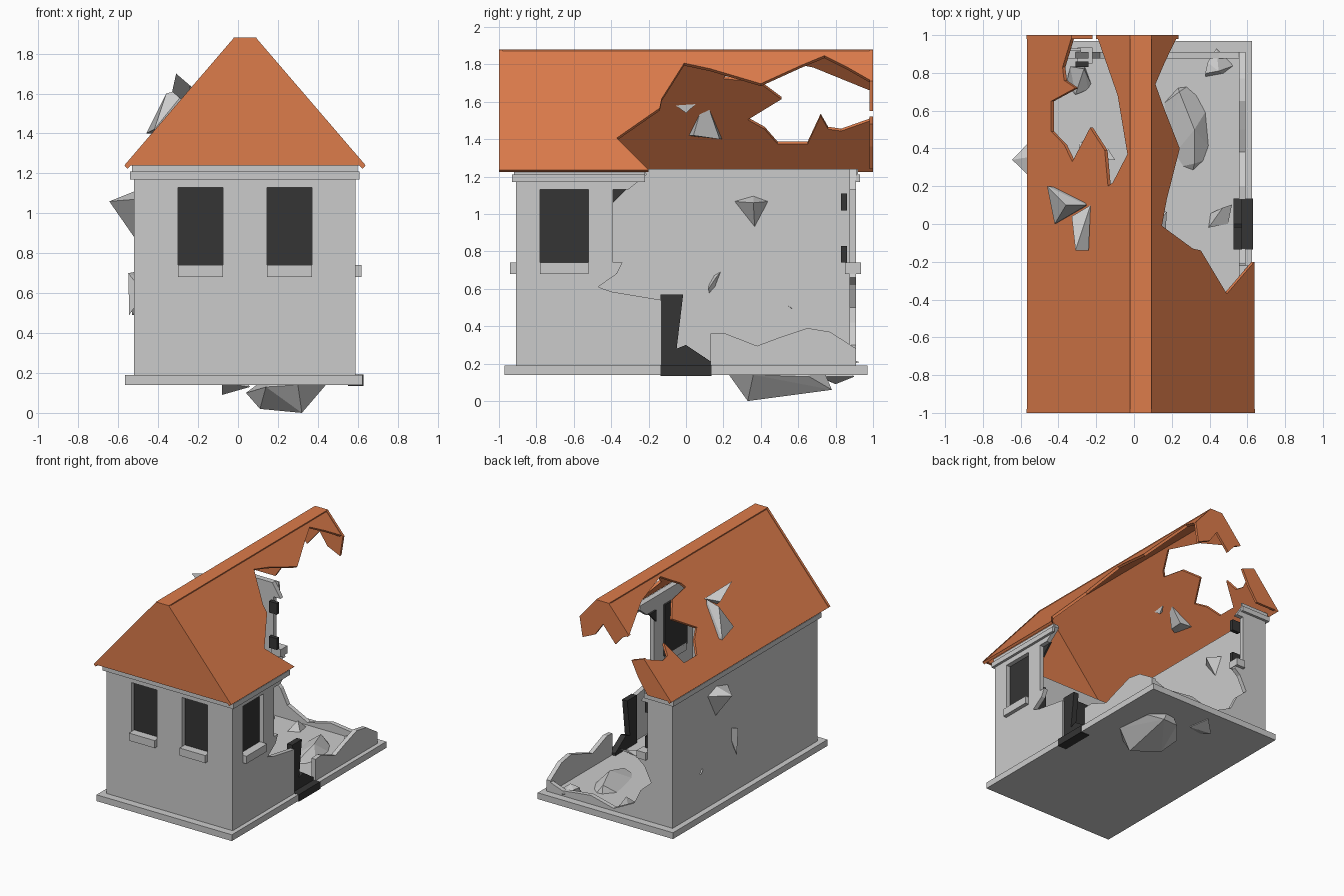
import bpy, bmesh, random
from mathutils import Matrix, Vector

random.seed(4)
T = 0.035            # wall thickness
RT = 0.02            # roof thickness
K = 0.55 / 0.64      # roof run per unit of rise


def material(name, color):
    m = bpy.data.materials.new(name)
    m.diffuse_color = color
    return m


TILE = material("roof_orange", (0.72, 0.20, 0.07, 1))
DARK = material("dark_opening", (0.035, 0.035, 0.035, 1))


def finish(name, me_bm, mat=None):
    bmesh.ops.remove_doubles(me_bm, verts=me_bm.verts, dist=0.0004)
    bmesh.ops.recalc_face_normals(me_bm, faces=me_bm.faces)
    for f in me_bm.faces:
        f.smooth = False
    me = bpy.data.meshes.new(name)
    me_bm.to_mesh(me)
    me_bm.free()
    if mat:
        me.materials.clear()
        me.materials.append(mat)
    ob = bpy.data.objects.new(name, me)
    bpy.context.collection.objects.link(ob)
    return ob


def box(name, x0, x1, y0, y1, z0, z1, mat=None):
    bm = bmesh.new()
    bmesh.ops.create_cube(bm, size=1)
    for v in bm.verts:
        v.co = ((x0 + x1) / 2 + v.co.x * (x1 - x0),
                (y0 + y1) / 2 + v.co.y * (y1 - y0),
                (z0 + z1) / 2 + v.co.z * (z1 - z0))
    return finish(name, bm, mat)


def panel(name, loops, origin, u, v, thick, mat=None):
    """Flat outline (first loop) with holes (other loops), placed on axes u, v."""
    cu = bpy.data.curves.new(name, 'CURVE')
    cu.dimensions = '2D'
    cu.fill_mode = 'BOTH'
    cu.extrude = thick / 2
    for pts in loops:
        s = cu.splines.new('POLY')
        s.points.add(len(pts) - 1)
        for p, (a, b) in zip(s.points, pts):
            p.co = (a, b, 0, 1)
        s.use_cyclic_u = True
    tmp = bpy.data.objects.new(name + "_outline", cu)
    bpy.context.collection.objects.link(tmp)
    dg = bpy.context.evaluated_depsgraph_get()
    me = bpy.data.meshes.new_from_object(tmp.evaluated_get(dg))
    bpy.data.objects.remove(tmp)
    u, v = Vector(u), Vector(v)
    m = Matrix((u, v, u.cross(v).normalized())).transposed().to_4x4()
    m.translation = Vector(origin)
    me.transform(m)
    bm = bmesh.new()
    bm.from_mesh(me)
    bpy.data.meshes.remove(me)
    return finish(name, bm, mat)


def rock(name, pts):
    bm = bmesh.new()
    for p in pts:
        bm.verts.new(p)
    r = bmesh.ops.convex_hull(bm, input=bm.verts)
    loose = {g for g in r["geom_interior"] + r["geom_unused"]
             if isinstance(g, bmesh.types.BMVert)}
    bmesh.ops.delete(bm, geom=list(loose), context='VERTS')
    return finish(name, bm)


def rect(a0, a1, b0, b1):
    return [(a0, b0), (a1, b0), (a1, b1), (a0, b1)]


X, Y, Z = (1, 0, 0), (0, 1, 0), (0, 0, 1)

# base slab
box("base_slab", -0.565, 0.625, -0.97, 0.97, 0.14, 0.19)

# walls: front and left whole, right and back broken away
wins = [(-0.30, -0.075), (0.145, 0.37)]
panel("front_wall", [rect(-0.52, 0.59, 0.19, 1.24)] + [rect(a, b, 0.74, 1.13) for a, b in wins],
      (0, -0.91 + T / 2, 0), X, Z, T)
panel("left_wall", [rect(-0.91, 0.91, 0.19, 1.24)], (-0.52 + T / 2, 0, 0), Y, Z, T)
right = (0.59 - T / 2, 0, 0)
panel("right_wall", [[(-0.91, 0.19), (-0.13, 0.19), (-0.13, 0.54), (-0.40, 0.585), (-0.47, 0.61),
                      (-0.37, 0.68), (-0.34, 0.74), (-0.39, 0.74), (-0.39, 1.13), (-0.31, 1.13),
                      (-0.21, 1.21), (-0.22, 1.24), (-0.91, 1.24)],
                     rect(-0.78, -0.52, 0.74, 1.13)], right, Y, Z, T)
panel("right_low_wall", [[(0.13, 0.19), (0.91, 0.19), (0.91, 0.28), (0.77, 0.37), (0.65, 0.39),
                          (0.50, 0.34), (0.38, 0.295), (0.20, 0.365), (0.13, 0.36)]], right, Y, Z, T)
panel("back_wall", [[(-0.52, 0.19), (0.59, 0.19), (0.59, 0.28), (0.45, 0.23), (0.2, 0.26), (0, 0.21),
                     (-0.18, 0.30), (-0.24, 0.42), (-0.33, 0.50), (-0.27, 0.62), (-0.22, 0.66),
                     (-0.24, 0.74), (-0.30, 0.74), (-0.30, 1.13), (-0.24, 1.13), (-0.31, 1.24),
                     (-0.52, 1.24)]], (0, 0.91 - T / 2, 0), X, Z, T)

# cornice: two stepped bands, stopping where the walls are broken
for n, z0, z1, o in [("lower", 1.17, 1.21, 0.02), ("upper", 1.21, 1.24, 0.01)]:
    box(n + "_cornice_front", -0.52 - o, 0.59 + o, -0.91 - o, -0.91, z0, z1)
    box(n + "_cornice_left", -0.52 - o, -0.52, -0.91, 0.91, z0, z1)
    box(n + "_cornice_right", 0.59, 0.59 + o, -0.91, -0.22, z0, z1)
    box(n + "_cornice_back", -0.52 - o, -0.28, 0.91, 0.91 + o, z0, z1)

# windows: dark panes and sills
for i, (a, b) in enumerate(wins):
    box(f"front_pane_{i}", a - 0.01, b + 0.01, -0.875, -0.86, 0.73, 1.14, DARK)
    box(f"front_sill_{i}", a, b, -0.94, -0.86, 0.68, 0.74)
box("right_pane", 0.54, 0.555, -0.79, -0.51, 0.73, 1.14, DARK)
box("right_sill", 0.54, 0.62, -0.78, -0.52, 0.68, 0.74)
panel("right_pane_fragment", [[(-0.4, 1.05), (-0.31, 1.14), (-0.4, 1.14)]], (0.547, 0, 0), Y, Z, 0.015, DARK)
box("back_sill_fragment", -0.30, -0.22, 0.85, 0.935, 0.68, 0.74)
for i, z in enumerate((0.74, 1.02)):
    box(f"back_pane_fragment_{i}", -0.31, -0.24, 0.83, 0.86, z, z + 0.09, DARK)

# broken door
panel("door", [[(-0.135, 0.14), (0.135, 0.14), (0.135, 0.21), (0, 0.30), (-0.05, 0.28),
                (-0.015, 0.57), (-0.135, 0.57)]], (0.55, 0, 0), Y, Z, 0.045, DARK)
box("door_step", 0.55, 0.63, -0.135, 0.135, 0.135, 0.192, DARK)

# roof: two broken slopes drawn in (y, z) and tilted, ridge strip and gables
h = RT / 2
panel("roof_right", [[(-1, 1.24), (-0.20, 1.24), (-0.29, 1.33), (-0.37, 1.41), (-0.14, 1.57),
                      (-0.13, 1.62), (-0.01, 1.81), (0.13, 1.78), (0.40, 1.70), (0.62, 1.80),
                      (0.74, 1.85), (0.86, 1.79), (1, 1.71), (1, 1.88), (-1, 1.88)]],
      (0.64 + K * 1.24 - h, 0, -h), Y, (-K, 0, 1), RT, TILE)
panel("roof_left", [[(-1, 1.24), (1, 1.24), (1, 1.52), (0.83, 1.46), (0.76, 1.47), (0.72, 1.54),
                     (0.65, 1.39), (0.49, 1.39), (0.42, 1.47), (0.33, 1.52), (0.51, 1.63),
                     (0.39, 1.72), (0.20, 1.74), (0.22, 1.77), (0.37, 1.86), (0.68, 1.80),
                     (1, 1.67), (1, 1.88), (-1, 1.88)]],
      (-0.57 - K * 1.24 + h, 0, -h), Y, (K, 0, 1), RT, TILE)
box("roof_ridge", -0.022, 0.092, -1, 1, 1.86, 1.88, TILE)
panel("front_gable", [[(-0.57, 1.24), (0.64, 1.24), (0.09, 1.88), (-0.02, 1.88)]],
      (0, -1 + h, 0), X, Z, RT, TILE)
back = (0, 1 - h, 0)
panel("back_gable_corner", [[(-0.57, 1.24), (-0.36, 1.24), (-0.28, 1.36), (-0.22, 1.48), (-0.33, 1.52)]],
      back, X, Z, RT, TILE)
panel("back_gable_peak", [[(-0.02, 1.88), (0.09, 1.88), (0.236, 1.71), (0.21, 1.55), (0.10, 1.60),
                           (0.03, 1.70), (-0.08, 1.57), (-0.14, 1.64), (-0.2, 1.67)]],
      back, X, Z, RT, TILE)

# boulders that hit the roof, the left wall and the floor
rock("roof_boulder_low", [(-0.46, 0.2, 1.40), (-0.36, 0.1, 1.60), (-0.42, 0, 1.42), (-0.25, 0.1, 1.63),
                          (-0.33, 0.04, 1.42), (-0.30, 0.18, 1.40)])
rock("roof_boulder_high", [(-0.23, 0.1, 1.63), (-0.31, -0.14, 1.70), (-0.24, -0.14, 1.64),
                           (-0.33, 0.04, 1.61), (-0.25, 0, 1.54)])
rock("wall_boulder", [(-0.645, 0.34, 1.06), (-0.52, 0.36, 1.11), (-0.52, 0.37, 0.88), (-0.52, 0.22, 1.07),
                      (-0.52, 0.47, 1.07), (-0.40, 0.36, 1.06)])
rock("wall_shard", [(-0.55, 0.13, 0.70), (-0.50, 0.20, 0.71), (-0.545, 0.14, 0.49), (-0.47, 0.12, 0.60),
                    (-0.46, 0.16, 0.66)])
rock("wall_chip", [(-0.535, 0.55, 0.52), (-0.47, 0.57, 0.49), (-0.50, 0.52, 0.53), (-0.53, 0.57, 0.49)])
rock("floor_boulder", [(0.11, 0.45, 0.02), (0.32, 0.33, 0), (0.44, 0.36, 0.14), (0.36, 0.78, 0.06),
                       (0.22, 0.76, 0.07), (0.04, 0.55, 0.10), (0.14, 0.28, 0.13), (0.42, 0.66, 0.13),
                       (0.30, 0.23, 0.14), (0.32, 0.5, 0.27), (0.24, 0.7, 0.25), (0.32, 0.32, 0.22)])
rock("floor_boulder_small", [(-0.08, 0.80, 0.09), (0.03, 0.9, 0.13), (-0.08, 0.66, 0.15), (0.06, 0.72, 0.13),
                             (-0.02, 0.78, 0.26)])

# loose rubble on the floor
for i, (x, y, s) in enumerate([(0.45, 0.05, 0.08), (0.1, 0.05, 0.09), (-0.2, 0.4, 0.1), (-0.3, 0.75, 0.09),
                               (0.45, 0.85, 0.08), (0.2, -0.25, 0.08)]):
    rock(f"rubble_{i}", [(x + random.uniform(-s, s), y + random.uniform(-s, s),
                          0.17 + random.uniform(0, s)) for _ in range(8)])
